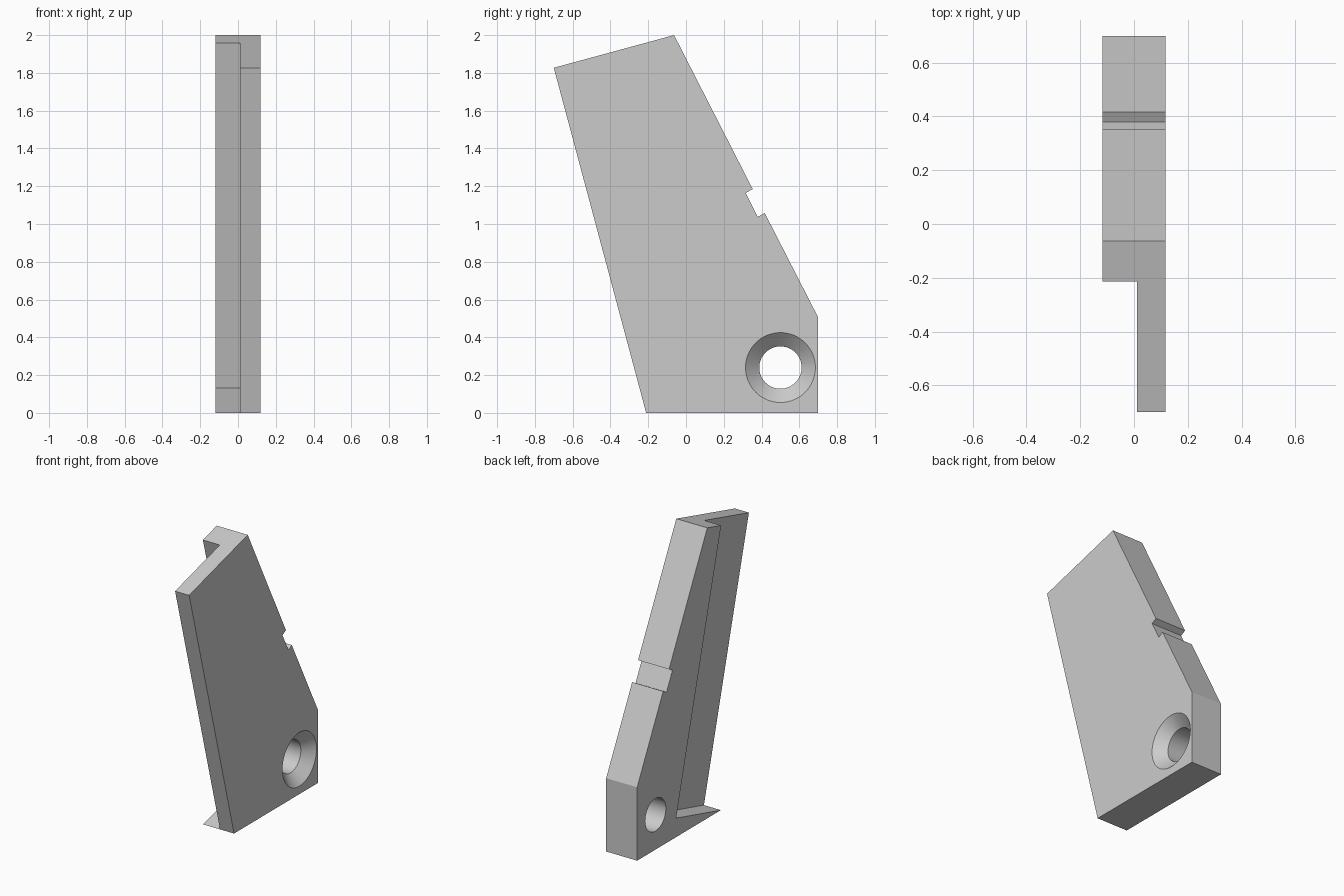
import bpy
import bmesh
from math import radians, cos, sin, tau

if "Cube" in bpy.data.objects:
    bpy.data.objects.remove(bpy.data.objects["Cube"], do_unlink=True)

HALF = 0.118      # half thickness of the bracket
FLOOR = 0.011     # x position of the pocket floor

grey = bpy.data.materials.new("plain grey")
grey.use_nodes = True
grey.diffuse_color = (0.6, 0.6, 0.6, 1)
grey.node_tree.nodes["Principled BSDF"].inputs["Base Color"].default_value = grey.diffuse_color


def finish(name, bm):
    bmesh.ops.recalc_face_normals(bm, faces=bm.faces)
    mesh = bpy.data.meshes.new(name)
    bm.to_mesh(mesh)
    bm.free()
    mesh.materials.append(grey)
    obj = bpy.data.objects.new(name, mesh)
    bpy.context.collection.objects.link(obj)
    return obj


def slab(name, outline, x0, x1):
    """Extrude a (y, z) outline from x0 to x1."""
    bm = bmesh.new()
    face = bm.faces.new([bm.verts.new((x0, y, z)) for y, z in outline])
    ext = bmesh.ops.extrude_face_region(bm, geom=[face])["geom"]
    moved = [v for v in ext if isinstance(v, bmesh.types.BMVert)]
    bmesh.ops.translate(bm, verts=moved, vec=(x1 - x0, 0, 0))
    return finish(name, bm)


def lathe_x(name, profile, cy, cz, sides=64):
    """Revolve (x, radius) rings about an axis along x."""
    bm = bmesh.new()
    rings = [[bm.verts.new((x, cy + r * cos(tau * i / sides), cz + r * sin(tau * i / sides)))
              for i in range(sides)] for x, r in profile]
    for a, b in zip(rings, rings[1:]):
        for i in range(sides):
            j = (i + 1) % sides
            bm.faces.new((a[i], a[j], b[j], b[i]))
    bm.faces.new(rings[0])
    bm.faces.new(rings[-1])
    return finish(name, bm)


def cut(target, cutter):
    mod = target.modifiers.new("cut", "BOOLEAN")
    mod.operation = "DIFFERENCE"
    mod.solver = "EXACT"
    mod.object = cutter
    bpy.context.view_layer.objects.active = target
    bpy.ops.object.modifier_apply(modifier=mod.name)
    bpy.data.objects.remove(cutter, do_unlink=True)


# Leaning plate with a shallow notch in its back edge
bracket = slab("bracket_plate", [
    (-0.211, 0), (0.70, 0), (0.70, 0.505), (0.417, 1.058), (0.38, 1.038),
    (0.316, 1.164), (0.353, 1.185), (-0.063, 2.0), (-0.70, 1.827)], -HALF, HALF)

# Rectangular pocket along the leaning front edge
def along(depth, height):
    return (-0.211 + 0.487 * depth - 0.489 * height, 0.131 * depth + 1.827 * height)

cut(bracket, slab("pocket_cutter", [along(-0.3, 0), along(1, 0), along(1, 1.2), along(-0.3, 1.2)],
                  -HALF - 0.1, FLOOR))

# Countersunk screw hole
cut(bracket, lathe_x("hole_cutter", [
    (-HALF - 0.1, 0.112), (HALF - 0.068, 0.112), (HALF, 0.185), (HALF + 0.05, 0.185)], 0.50, 0.24))

bpy.ops.object.select_all(action="DESELECT")
bracket.select_set(True)
bpy.context.view_layer.objects.active = bracket
bpy.ops.object.shade_smooth_by_angle(angle=radians(25))
